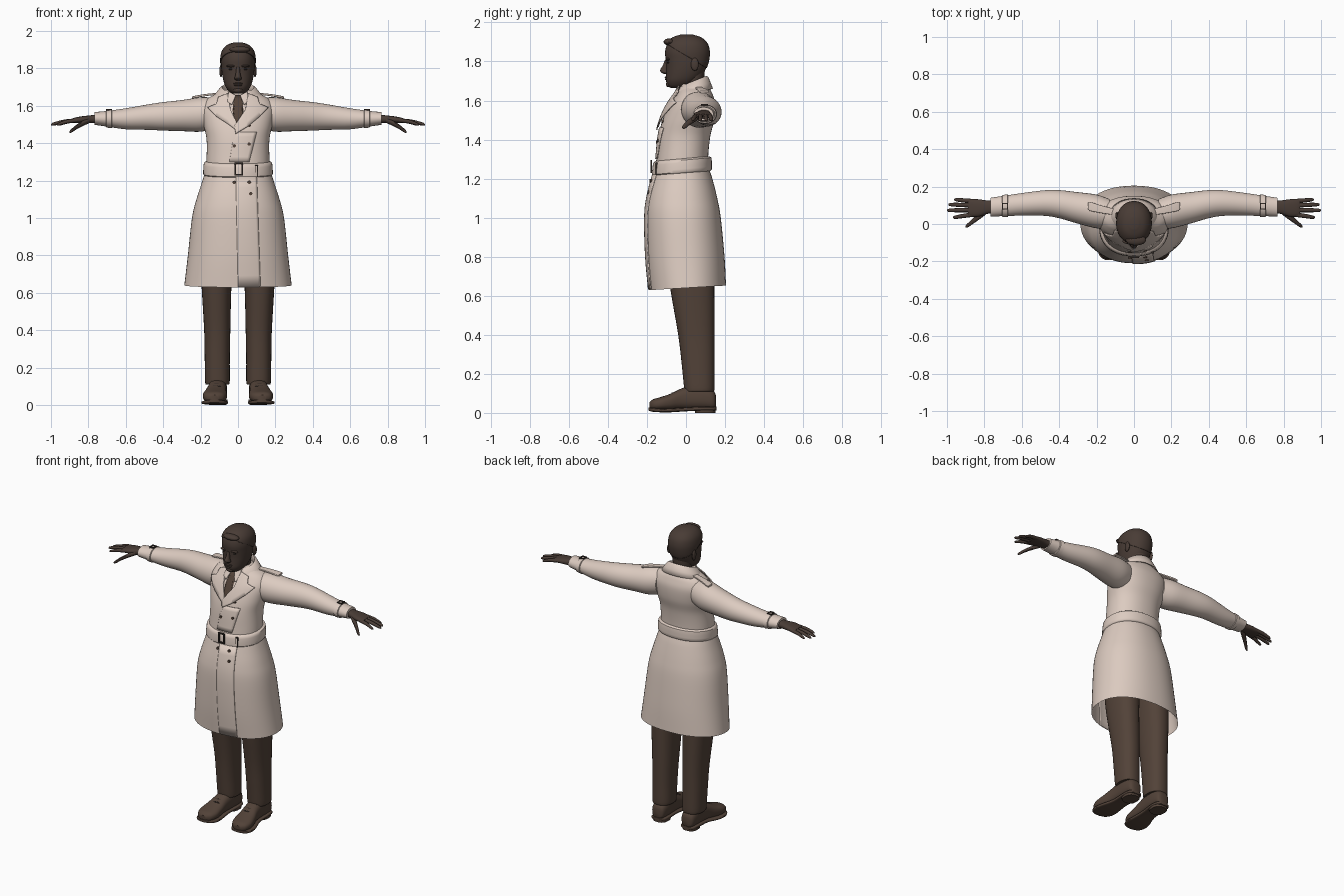
import bpy, bmesh, math
from mathutils import Matrix, Vector


def material(name, rgb):
    m = bpy.data.materials.new(name)
    m.diffuse_color = (*rgb, 1)
    return m


COAT = material("light beige cloth", (0.72, 0.60, 0.53))
BROWN = material("dark brown cloth", (0.085, 0.055, 0.04))
SKIN = material("deep brown skin", (0.066, 0.045, 0.036))
DARK = material("dark buckle", (0.035, 0.026, 0.022))


def finish(bm, name, mat, mirror=False, thick=0, offset=0):
    bmesh.ops.recalc_face_normals(bm, faces=bm.faces)
    me = bpy.data.meshes.new(name)
    bm.to_mesh(me)
    bm.free()
    ob = bpy.data.objects.new(name, me)
    bpy.context.collection.objects.link(ob)
    me.materials.append(mat)
    if thick:
        s = ob.modifiers.new("thickness", 'SOLIDIFY')
        s.thickness, s.offset = thick, offset
    if mirror:
        ob.modifiers.new("mirror", 'MIRROR')
    return ob


def dense(st, k):
    """Catmull-Rom refinement of a list of stations."""
    out = []
    for i in range(len(st) - 1):
        p0, p1, p2, p3 = st[max(i - 1, 0)], st[i], st[i + 1], st[min(i + 2, len(st) - 1)]
        for j in range(k):
            t = j / k
            out.append([0.5 * (2 * b + (c - a) * t + (2 * a - 5 * b + 4 * c - d) * t * t
                               + (3 * b - a - 3 * c + d) * t ** 3)
                        for a, b, c, d in zip(p0, p1, p2, p3)])
    return out + [list(st[-1])]


def loft_bm(axis, st, n=2.0, seg=32, k=4, caps=(1, 1), warp=None):
    """Stations: position on axis, two centre coordinates, two radii."""
    bm = bmesh.new()
    rings = []
    for t, a, b, ra, rb in dense(st, k):
        ring = []
        for i in range(seg):
            w = 2 * math.pi * i / seg
            c, s = math.cos(w), math.sin(w)
            A = a + ra * math.copysign(abs(c) ** (2 / n), c)
            B = b + rb * math.copysign(abs(s) ** (2 / n), s)
            co = Vector({'x': (t, A, B), 'y': (A, t, B), 'z': (A, B, t)}[axis])
            ring.append(bm.verts.new(warp(co) if warp else co))
        rings.append(ring)
    for r, q in zip(rings, rings[1:]):
        for i in range(seg):
            j = (i + 1) % seg
            bm.faces.new((r[i], r[j], q[j], q[i]))
    for on, ring in zip(caps, (rings[0], rings[-1])):
        if on:
            bm.faces.new(ring)
    return bm


def loft(name, axis, st, mat, mirror=False, **kw):
    return finish(loft_bm(axis, st, **kw), name, mat, mirror)


def depth(rows):
    """(z, half width, front y, back y) to loft stations."""
    return [(z, 0, (f + b) / 2, rx, (b - f) / 2) for z, rx, f, b in rows]


def blob(name, loc, size, mat, mirror=False):
    bm = bmesh.new()
    bmesh.ops.create_uvsphere(bm, u_segments=16, v_segments=10, radius=1,
                              matrix=Matrix.Translation(loc) @ Matrix.Diagonal((*size, 1)))
    return finish(bm, name, mat, mirror)


# coat body
BODY = depth([(0.64, .287, -.19, .205), (0.8, .268, -.205, .197), (1.0, .246, -.21, .178),
              (1.1, .222, -.20, .16), (1.2, .19, -.175, .135), (1.26, .172, -.157, .116),
              (1.32, .168, -.15, .114), (1.42, .168, -.14, .125), (1.5, .184, -.12, .145),
              (1.58, .195, -.085, .15), (1.63, .172, -.052, .137), (1.66, .125, -.035, .122),
              (1.685, .08, -.028, .105)])
EXP = 2.2


def hem(co):
    co.z += 0.06 * co.y * max(0, (0.9 - co.z) / 0.26)
    return co


loft("coat_body", 'z', BODY, COAT, n=EXP, seg=56, k=5, caps=(0, 1), warp=hem)
TABLE = dense(BODY, 8)


def front_y(x, z):
    z = min(max(z, TABLE[0][0]), TABLE[-1][0])
    for p, q in zip(TABLE, TABLE[1:]):
        if z <= q[0]:
            t = (z - p[0]) / (q[0] - p[0])
            cy, rx, ry = (p[i] + (q[i] - p[i]) * t for i in (2, 3, 4))
            return cy - ry * max(0, 1 - min(1, abs(x) / rx) ** EXP) ** (1 / EXP)


def panel(name, pts, off, mat, thick=0.006, cuts=5, mirror=False):
    """Flat outline in x, z laid on the front of the coat."""
    bm = bmesh.new()
    bm.faces.new([bm.verts.new((x, 0, z)) for x, z in pts])
    bmesh.ops.triangulate(bm, faces=bm.faces[:])
    bmesh.ops.subdivide_edges(bm, edges=bm.edges[:], cuts=cuts, use_grid_fill=True)
    for v in bm.verts:
        v.co.y = front_y(v.co.x, v.co.z) - off
    return finish(bm, name, mat, mirror, thick)


# front overlap, lapels, tie and shirt collar
panel("chest_overlap", [(0, 1.46), (-.03, 1.4), (-.046, 1.3), (.06, 1.3), (.1, 1.46)], .003, COAT)
panel("skirt_overlap", [(-.012, 1.22), (0, .632), (.12, .635), (.1, 1.22)], .002, COAT, cuts=9)
panel("tie", [(-.02, 1.655), (.02, 1.655), (.014, 1.622), (.027, 1.56), (.008, 1.5),
              (-.012, 1.5), (-.027, 1.56), (-.014, 1.622)], .008, BROWN)
panel("shirt_collar", [(.012, 1.655), (.05, 1.675), (.056, 1.62), (.032, 1.605)], .013, COAT, mirror=True)
for side, name, off, low in ((-1, "right_lapel", .012, [(-.05, 1.50), (-.005, 1.465), (-.006, 1.505)]),
                             (1, "left_lapel", .016, [(.05, 1.487), (-.012, 1.45), (-.02, 1.49), (0, 1.52)])):
    top = [(.055, 1.665), (.105, 1.645), (.115, 1.61), (.162, 1.59), (.12, 1.545)]
    panel(name, [(side * x, z) for x, z in top] + low + [(side * .04, 1.58)], off, COAT)

# turned collar round the neck
bm = bmesh.new()
rows = []
for i in range(33):
    w = math.radians(-148 + 296 * i / 32)
    s, c = math.sin(w), math.cos(w)
    rows.append([bm.verts.new((rx * s, .035 + ry * c, z + dz * c)) for rx, ry, z, dz in
                 ((.076, .062, 1.655, .02), (.086, .07, 1.695, .028), (.094, .077, 1.69, .028),
                  (.115, .088, 1.665, .025), (.136, .1, 1.637, .023))])
for r, q in zip(rows, rows[1:]):
    for j in range(4):
        bm.faces.new((r[j], q[j], q[j + 1], r[j + 1]))
finish(bm, "coat_collar", COAT, thick=.007)

# sleeves, shoulder straps and cuff straps
loft("sleeve", 'x', [(.13, .055, 1.56, .078, .083), (.20, .067, 1.553, .09, .092), (.30, .086, 1.547, .084, .083),
                     (.40, .106, 1.543, .075, .076), (.48, .112, 1.539, .068, .068), (.60, .105, 1.53, .06, .056),
                     (.70, .096, 1.53, .054, .042), (.768, .09, 1.532, .05, .034)], COAT, True)
loft("shoulder_strap", 'x', [(.11, .065, 1.664, .017, .005), (.18, .08, 1.656, .021, .006),
                             (.235, .094, 1.646, .024, .006), (.245, .097, 1.643, .018, .005)],
     COAT, True, n=5, seg=24)
loft("cuff_strap", 'x', [(.673, .098, 1.53, .056, .045), (.676, .098, 1.53, .061, .05),
                         (.703, .096, 1.53, .059, .047), (.706, .096, 1.53, .054, .042)], COAT, True, k=1)

# belt
loft("belt", 'z', depth([(1.228, .176, -.164, .124), (1.236, .186, -.174, .132), (1.268, .185, -.172, .132),
                         (1.296, .182, -.167, .130), (1.304, .168, -.154, .116)]), COAT, n=EXP, seg=48, k=2,
     caps=(0, 0), warp=lambda co: co + Vector((0, 0, .09 * co.y)))


def frame(name, loc, w, h, bar, plane, mat, mirror=False):
    bm = bmesh.new()
    for dx, dh, sx, sh in ((-w / 2, 0, bar, h + bar), (w / 2, 0, bar, h + bar),
                           (0, -h / 2, w, bar), (0, h / 2, w, bar)):
        d, s = ((dx, 0, dh), (sx, .01, sh)) if plane == 'xz' else ((dx, dh, 0), (sx, sh, .01))
        bmesh.ops.create_cube(bm, size=1, matrix=Matrix.Translation(Vector(loc) + Vector(d))
                              @ Matrix.Diagonal((*s, 1)))
    return finish(bm, name, mat, mirror)


frame("belt_buckle", (.004, -.178, 1.262), .038, .06, .008, 'xz', DARK)
frame("belt_loop", (.098, -.152, 1.25), .012, .06, .004, 'xz', DARK)
frame("cuff_buckle", (.69, .095, 1.578), .026, .03, .006, 'xy', DARK, True)

# buttons
for i, (x, z) in enumerate([(-.02, 1.385), (.06, 1.395), (.06, 1.495), (-.02, 1.19), (.06, 1.19), (.068, 1.13)]):
    y = front_y(x, z)
    loft(f"button_{i + 1}", 'y', [(y, x, z, .009, .009), (y - .01, x, z, .009, .009)], BROWN, seg=12, k=1)

# trousers
loft("trouser_leg", 'z', [(.11, .11, .068, .062, .074), (.13, .11, .068, .066, .078), (.25, .111, .062, .067, .084),
                          (.4, .111, .053, .07, .093), (.64, .115, .032, .08, .113), (.8, .112, .02, .09, .12),
                          (.95, .105, .005, .1, .125)], BROWN, True, n=2.3)

# shoes with soles, heels and laces
loft("shoe", 'y', [(.153, .108, .06, .022, .03), (.14, .108, .066, .042, .048), (.09, .108, .078, .05, .06),
                   (.02, .11, .078, .05, .06), (-.03, .114, .07, .052, .052), (-.08, .12, .056, .06, .042),
                   (-.13, .124, .047, .064, .034), (-.17, .126, .042, .05, .027), (-.188, .127, .038, .022, .015)],
     BROWN, True, n=2.5)
loft("shoe_sole", 'y', [(.156, .108, .022, .026, .01), (.14, .108, .022, .046, .01), (.09, .108, .022, .053, .01),
                        (0, .112, .018, .05, .01), (-.08, .122, .013, .066, .01), (-.13, .125, .013, .07, .01),
                        (-.172, .127, .016, .056, .01), (-.193, .127, .02, .025, .008)], BROWN, True, n=4)
loft("shoe_heel", 'z', [(0, .108, .098, .047, .052), (.02, .108, .098, .05, .054)], BROWN, True, n=2.6, k=1)
for i in range(4):
    blob(f"lace_{i + 1}", (.115, -.07 + .022 * i, .098 + .009 * i), (.027, .005, .007), DARK, True)

# hands
loft("palm", 'x', [(.75, .092, 1.53, .034, .024), (.785, .09, 1.528, .036, .021), (.83, .086, 1.526, .046, .018),
                   (.87, .086, 1.522, .047, .015), (.888, .087, 1.52, .042, .011)], SKIN, True, n=2.5, seg=20)
for name, y0, y1, tip in (("index", .05, .036, .968), ("middle", .075, .073, 1.0),
                          ("ring", .1, .104, .992), ("little", .122, .13, .962)):
    m = (.86 + tip) / 2
    loft(name + "_finger", 'x', [(.86, y0, 1.522, .012, .011), (m, (y0 + y1) / 2, 1.515, .0115, .0105),
                                 (tip - .012, y1, 1.502, .009, .008), (tip, y1, 1.498, .003, .003)],
         SKIN, True, seg=12)
loft("thumb", 'x', [(.79, .068, 1.523, .016, .014), (.83, .04, 1.505, .018, .014), (.865, .012, 1.485, .014, .012),
                    (.89, -.008, 1.466, .011, .01), (.902, -.014, 1.459, .004, .004)], SKIN, True, seg=12)

# neck and head
loft("neck", 'z', [(1.6, 0, .035, .062, .055), (1.68, 0, .036, .058, .056), (1.76, 0, .04, .062, .056)], SKIN)
HEAD = [(1.664, .028, -.078, -.005), (1.675, .047, -.093, .03), (1.70, .066, -.102, .06), (1.73, .077, -.102, .085),
        (1.77, .085, -.101, .105), (1.81, .089, -.104, .115), (1.85, .09, -.107, .117), (1.89, .081, -.095, .105),
        (1.92, .055, -.062, .072), (1.934, .018, -.02, .028)]
loft("head", 'z', depth(HEAD), SKIN, n=2.15, seg=40)
bm = loft_bm('z', depth([(z + .004, rx + .005, f - .006, b + .005) for z, rx, f, b in HEAD]), n=2.15, seg=40)
bmesh.ops.bisect_plane(bm, geom=bm.verts[:] + bm.edges[:] + bm.faces[:], plane_co=(0, 0, 1.83),
                       plane_no=Vector((0, .6, 1)).normalized(), clear_inner=True)
finish(bm, "hair", SKIN, thick=.006, offset=-1)
blob("hair_quiff", (.01, -.085, 1.9), (.055, .03, .018), SKIN)

# face details
loft("nose", 'z', [(1.736, 0, -.1, .012, .012), (1.745, 0, -.108, .02, .02), (1.757, 0, -.111, .016, .021),
                   (1.78, 0, -.103, .011, .016), (1.808, 0, -.098, .009, .01)], SKIN, seg=16)
blob("brow", (.036, -.092, 1.812), (.026, .014, .007), SKIN, True)
blob("eye", (.036, -.091, 1.795), (.014, .007, .005), DARK, True)
blob("upper_lip", (0, -.1, 1.719), (.026, .01, .005), SKIN)
blob("lower_lip", (0, -.099, 1.71), (.022, .01, .006), SKIN)
blob("chin", (0, -.088, 1.683), (.026, .015, .015), SKIN)
blob("ear", (.091, .045, 1.785), (.009, .02, .033), SKIN, True)

# smooth shading with crisp edges
bpy.ops.object.select_all(action='SELECT')
bpy.context.view_layer.objects.active = bpy.data.objects["coat_body"]
bpy.ops.object.shade_smooth_by_angle(angle=math.radians(40))
